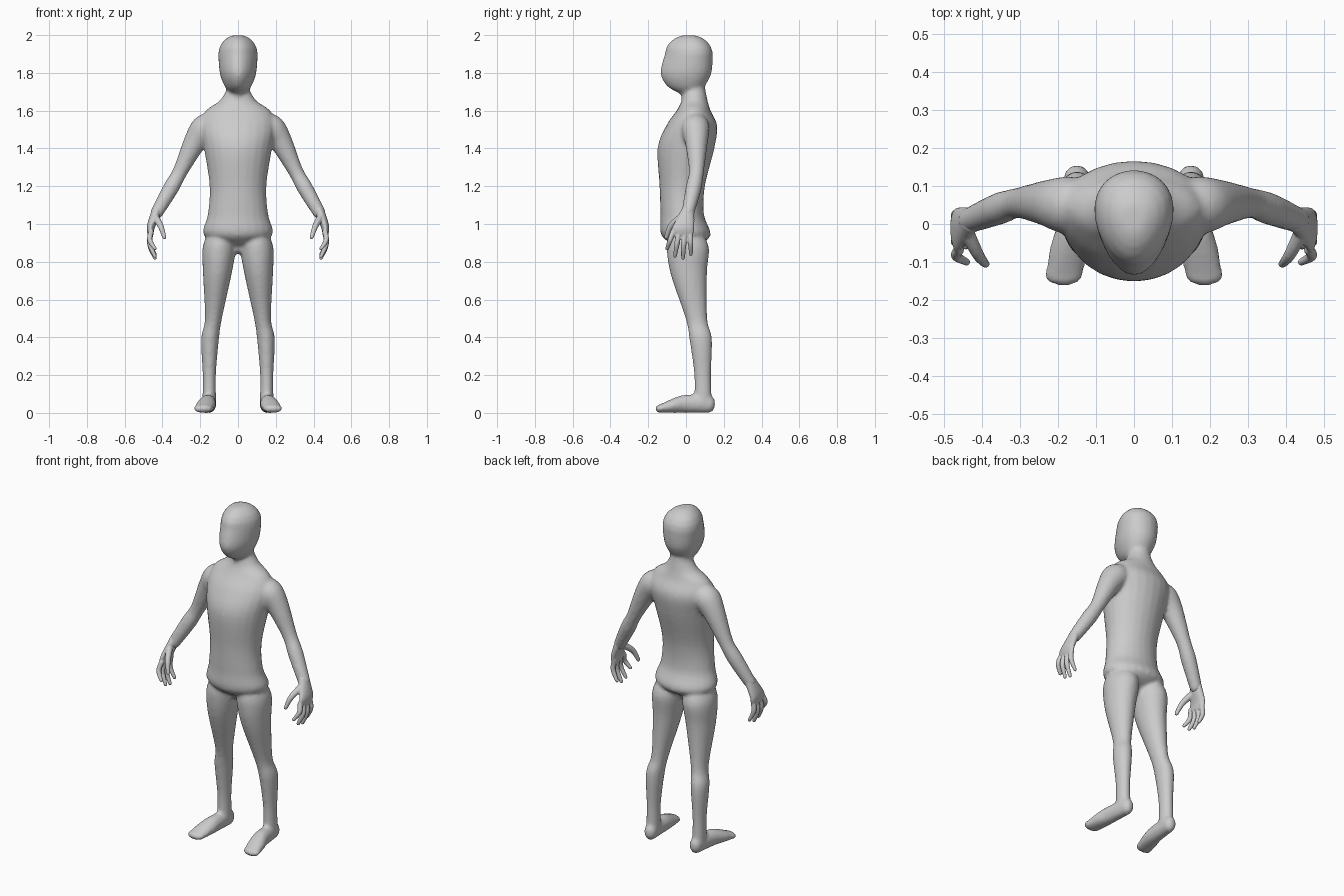
import bpy
import bmesh
import math
from mathutils import Vector

if "Cube" in bpy.data.objects:
    bpy.data.objects.remove(bpy.data.objects["Cube"], do_unlink=True)

ACROSS, BACK, UP = Vector((1, 0, 0)), Vector((0, 1, 0)), Vector((0, 0, 1))
GREY = (.6, .6, .6, 1)

skin = bpy.data.materials.new("plain grey")
skin.use_nodes = True
skin.diffuse_color = GREY
skin.node_tree.nodes["Principled BSDF"].inputs["Base Color"].default_value = GREY


def smooth_rows(rows, steps=5):
    """Pass a smooth curve through every column of the rows."""
    result = []
    last = len(rows) - 1
    for i in range(last):
        before, start = rows[max(i - 1, 0)], rows[i]
        end, after = rows[i + 1], rows[min(i + 2, last)]
        for k in range(steps):
            t = k / steps
            ease = t * t * (3 - 2 * t)
            leave, arrive = t * (1 - t) ** 2 / 2, t * t * (1 - t) / 2
            result.append([
                b + (c - b) * ease + (c - a) * leave - (d - b) * arrive
                for a, b, c, d in zip(before, start, end, after)])
    result.append(rows[last])
    return result


def dome(station, neighbour, steps=5):
    """Stations that round off the end of a tube, from the rim outwards."""
    centre, along, width, depth = station
    outward = along * math.copysign(min(width, depth), along.dot(centre - neighbour[0]))
    angles = [math.pi / 2 * k / steps for k in range(1, steps)]
    return [(centre + outward * math.sin(a), along, width * math.cos(a), depth * math.cos(a))
            for a in angles]


def loft(bm, rows, normal=None, hint=BACK, side=1, narrowing=0, sides=24):
    """Round-ended tube; each row is x, y, z, width radius, depth radius.
    Rings face the given normal, or follow the path when there is none."""
    path = smooth_rows(rows)
    centres = [Vector(row[:3]) for row in path]
    stations = []
    for i, (*_, width, depth) in enumerate(path):
        ahead, behind = centres[min(i + 1, len(path) - 1)], centres[max(i - 1, 0)]
        along = normal or (ahead - behind).normalized()
        stations.append((centres[i], along, width, depth))
    first = dome(stations[0], stations[1])
    final = dome(stations[-1], stations[-2])
    rings = []
    for centre, along, width, depth in first[::-1] + stations + final:
        deep = (hint - along * hint.dot(along)).normalized()
        wide = deep.cross(along)
        ring = []
        for k in range(sides):
            c, s = math.cos(math.tau * k / sides), math.sin(math.tau * k / sides)
            point = centre + wide * width * c * (1 + narrowing * s) + deep * depth * s
            point.x *= side
            ring.append(bm.verts.new(point))
        rings.append(ring)
    for low, high in zip(rings, rings[1:]):
        for k in range(sides):
            bm.faces.new((low[k - 1], low[k], high[k], high[k - 1]))
    bm.faces.new(rings[0][::-1])
    bm.faces.new(rings[-1])


def trunk(rows):
    """Rows of y, z, width, depth on the centre line."""
    return [(0, *row) for row in rows]


def limb(rows, ratio=1):
    """Rows of x, y, z, radius, with depth in a fixed ratio to width."""
    return [(*row, row[-1] * ratio) for row in rows]


def finish(bm, name, voxel):
    """Fuse the overlapping tubes into one smooth skin."""
    bmesh.ops.recalc_face_normals(bm, faces=bm.faces[:])
    mesh = bpy.data.meshes.new(name)
    bm.to_mesh(mesh)
    bm.free()
    mesh.materials.append(skin)
    obj = bpy.data.objects.new(name, mesh)
    bpy.context.collection.objects.link(obj)
    fuse = obj.modifiers.new("fuse", "REMESH")
    fuse.mode = "VOXEL"
    fuse.voxel_size = voxel
    fuse.use_smooth_shade = True
    relax = obj.modifiers.new("relax", "SMOOTH")
    relax.factor = .5
    relax.iterations = 5


# Crotch, hips, waist, chest, shoulders and neck
TORSO = trunk([
    (0, .88, .04, .05), (0, .94, .18, .13), (-.02, 1.05, .16, .115),
    (-.02, 1.2, .15, .12), (0, 1.4, .18, .15), (.03, 1.52, .2, .135),
    (.04, 1.6, .17, .09), (.045, 1.65, .1, .07), (.045, 1.7, .065, .06)])

# Jaw to crown
HEAD = trunk([
    (.02, 1.69, .04, .05), (0, 1.73, .07, .1),
    (0, 1.8, .095, .135), (.015, 1.9, .103, .127)])

# Hip, thigh, knee, calf and ankle
LEG = limb([
    (.09, 0, .95, .07), (.1, .01, .87, .088), (.11, .015, .73, .075),
    (.13, .055, .5, .045), (.148, .078, .39, .047),
    (.152, .088, .2, .035), (.152, .09, .05, .037)], ratio=1.27)

# Heel to toes: x, y, width, height; the sole stays on the ground
FOOT = [(x, y, height, width, height) for x, y, width, height in [
    (.15, .12, .035, .048), (.16, 0, .043, .048),
    (.17, -.06, .05, .04), (.185, -.14, .05, .022)]]

# Shoulder, upper arm, elbow, forearm and wrist
ARM = limb([
    (.14, .05, 1.52, .07), (.18, .05, 1.5, .075), (.23, .055, 1.43, .06),
    (.305, .055, 1.28, .04), (.355, .04, 1.19, .042), (.43, .01, 1.06, .034)])

body = bmesh.new()
loft(body, TORSO, normal=UP)
loft(body, HEAD, normal=UP, narrowing=.2)
for side in (1, -1):
    loft(body, LEG, normal=UP, side=side)
    loft(body, FOOT, normal=BACK, hint=UP, side=side)
    loft(body, ARM, side=side)
finish(body, "body", .01)

# Hands: palm, thumb and four curled fingers
PALM = [(.43, .01, 1.07, .027, .035), (.46, -.01, .99, .022, .055),
        (.463, -.022, .95, .016, .06)]
THUMB = limb([(.44, -.02, 1.04, .02), (.41, -.08, .99, .016), (.39, -.105, .93, .011)])
TIP_HEIGHTS = (.87, .83, .82, .84)

for side, name in ((1, "left_hand"), (-1, "right_hand")):
    hand = bmesh.new()
    loft(hand, PALM, side=side)
    loft(hand, THUMB, side=side, sides=12)
    for i, tip in enumerate(TIP_HEIGHTS):
        # The fingers fan out evenly from knuckles to tips
        knuckle_y = -.068 + .03 * i
        tip_y = -.1 + .042 * i
        finger = [(.46, knuckle_y, .96, .014),
                  (.467, (knuckle_y + tip_y) / 2, (.96 + tip) / 2, .014),
                  (.44, tip_y, tip, .01)]
        loft(hand, limb(finger), side=side, sides=12)
    finish(hand, name, .004)
